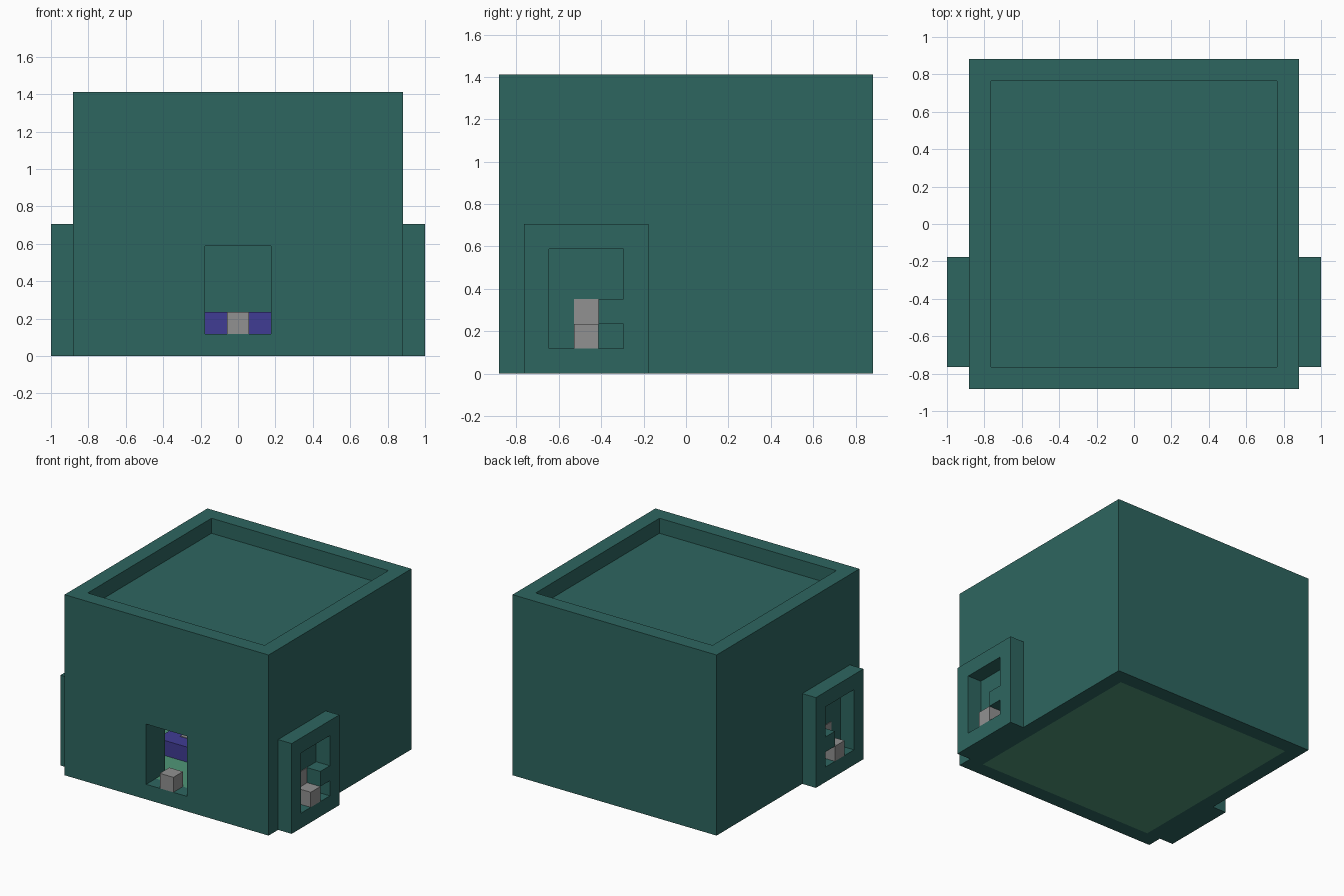
import bpy
from mathutils import Vector

if "Cube" in bpy.data.objects:
    bpy.data.objects.remove(bpy.data.objects["Cube"])

U = 2 / 17  # one building block


def material(name, rgb):
    m = bpy.data.materials.new(name)
    m.use_nodes = True
    m.diffuse_color = (*rgb, 1)
    m.node_tree.nodes["Principled BSDF"].inputs["Base Color"].default_value = (*rgb, 1)
    return m


teal = material("dark teal", (0.027, 0.133, 0.117))
grey = material("mid grey", (0.284, 0.284, 0.284))
purple = material("deep purple", (0.051, 0.045, 0.296))
green = material("soft green", (0.08, 0.305, 0.188))


def block(name, x, y, z, mat):
    """Box from block ranges: x from the centre, y from the front wall, z from the ground."""
    lo = Vector((min(x), y[0] - 7.5, z[0])) * U
    hi = Vector((max(x), y[1] - 7.5, z[1])) * U
    bpy.ops.mesh.primitive_cube_add(size=1, location=(lo + hi) / 2)
    ob = bpy.context.object
    ob.name = name
    ob.scale = hi - lo
    bpy.ops.object.transform_apply(location=False, rotation=False, scale=True)
    ob.data.materials.append(mat)
    return ob


def cut(ob, *ranges):
    """Remove a box-shaped volume from an object."""
    cutter = block("cutter", *ranges, teal)
    cutter.hide_render = True
    mod = ob.modifiers.new("opening", "BOOLEAN")
    mod.operation = "DIFFERENCE"
    mod.solver = "EXACT"
    mod.object = cutter
    bpy.context.view_layer.objects.active = ob
    bpy.ops.object.modifier_apply(modifier=mod.name)
    bpy.data.objects.remove(cutter)


# Main building: roof recess, hollow room and front doorway
building = block("building_walls", (-7.5, 7.5), (0, 15), (0, 12), teal)
cut(building, (-6.5, 6.5), (1, 14), (11, 13))
cut(building, (-6.5, 6.5), (1, 14), (-1, 10))
cut(building, (-1.5, 1.5), (-1, 2), (1, 5))

# Room floor and furniture
block("floor", (-6.5, 6.5), (1, 14), (0, 1), green)
block("bench", (-3.5, 3.5), (4, 7), (1, 2), purple)
block("bench_inlay", (-2.5, -1.5), (5, 6), (2, 2.04), grey)
block("front_button", (-0.5, 0.5), (0, 1), (1, 2), grey)

# Frame behind the front doorway
inner_frame = block("inner_door_frame", (-2.5, 2.5), (1, 2), (1, 6), teal)
cut(inner_frame, (-1.5, 1.5), (0, 3), (0, 5))

# Matching side porches with a latch block left standing in each opening
for side, s in (("left", 1), ("right", -1)):
    porch = block(side + "_porch", (7.5 * s, 8.5 * s), (1, 6), (0, 6), teal)
    through = (7 * s, 9 * s)
    cut(porch, through, (2, 4), (1, 5))
    cut(porch, through, (3.5, 5), (1, 2))
    cut(porch, through, (3.5, 5), (3, 5))
    block(side + "_button", (7.5 * s, 8.5 * s), (3, 4), (1, 2), grey)
    block(side + "_wall_inlay", (7.5 * s, 7.54 * s), (3, 4), (2, 3), grey)
